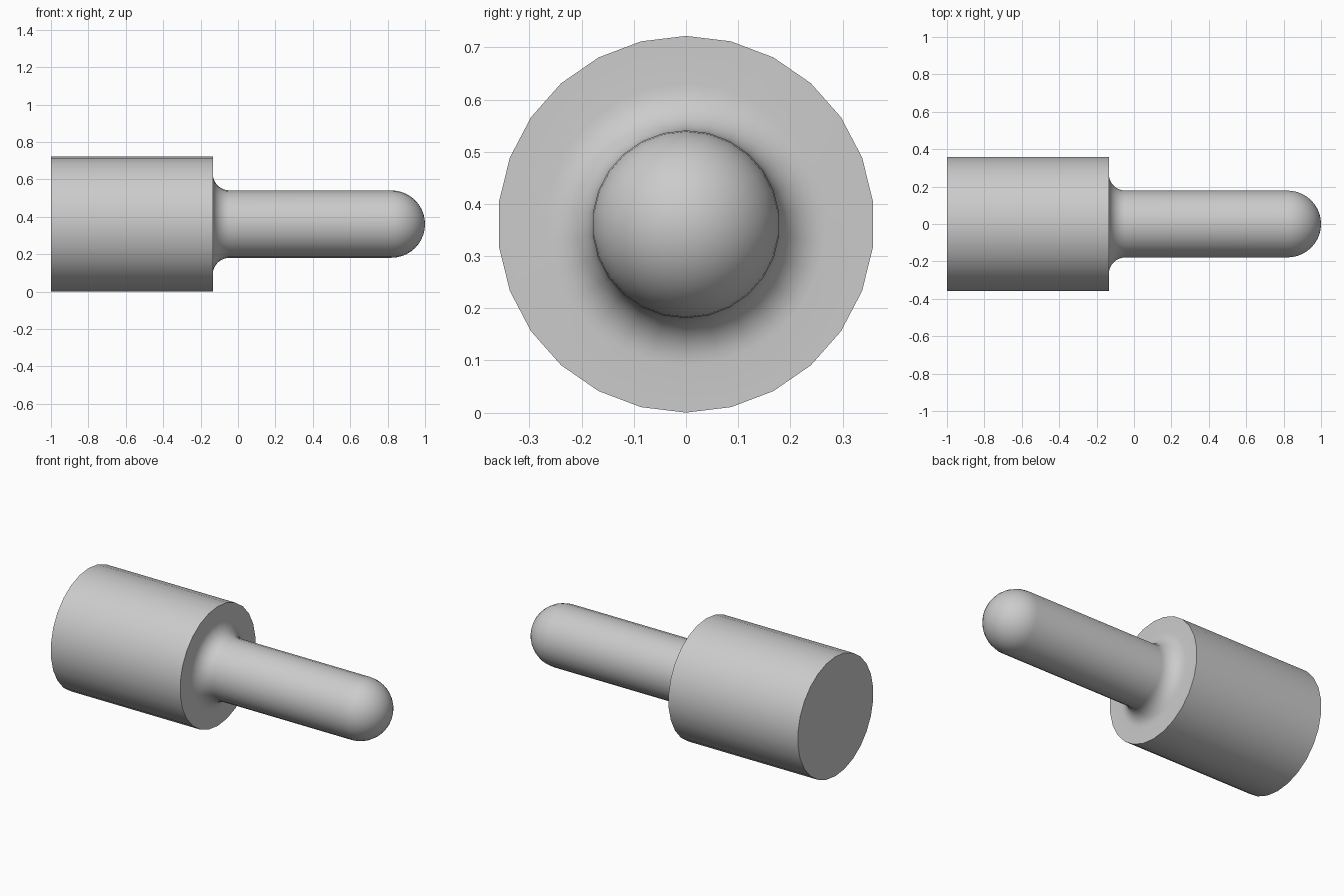
import bpy, bmesh
from math import sin, cos, pi, radians
from mathutils import Matrix

old = bpy.data.objects.get("Cube")
if old:
    bpy.data.objects.remove(old, do_unlink=True)

SIDES = 26
BODY_R, PIN_R, FILLET = 0.361, 0.18, 0.09
BACK, STEP, TIP = -1.0, -0.135, 1.0

grey = bpy.data.materials.new("plain grey")
grey.use_nodes = True
colour = (0.6, 0.6, 0.6, 1)
grey.diffuse_color = colour
grey.node_tree.nodes["Principled BSDF"].inputs["Base Color"].default_value = colour


def arc(cx, cr, radius, start, end, steps):
    """Points (x, radius) along a circular arc, angles in degrees."""
    angles = [radians(start + (end - start) * i / steps) for i in range(steps + 1)]
    return [(cx + radius * cos(a), cr + radius * sin(a)) for a in angles]


# Half profile: wide body, concave fillet, slim pin, round tip
profile = [(BACK, BODY_R), (STEP, BODY_R)]
profile += arc(STEP + FILLET, PIN_R + FILLET, FILLET, 180, 270, 8)
profile += arc(TIP - PIN_R, 0, PIN_R, 90, 0, 10)[:-1]

# Revolve the profile about the x axis
bm = bmesh.new()
rings = []
for x, r in profile:
    rings.append([bm.verts.new((x, r * sin(2 * pi * i / SIDES), r * cos(2 * pi * i / SIDES)))
                  for i in range(SIDES)])
tip = bm.verts.new((TIP, 0, 0))
for a, b in zip(rings, rings[1:]):
    for i in range(SIDES):
        j = (i + 1) % SIDES
        bm.faces.new((a[i], a[j], b[j], b[i]))
for i in range(SIDES):
    bm.faces.new((rings[-1][i], rings[-1][(i + 1) % SIDES], tip))
bm.faces.new(rings[0])
bmesh.ops.recalc_face_normals(bm, faces=bm.faces)
bmesh.ops.transform(bm, matrix=Matrix.Translation((0, 0, BODY_R)), verts=bm.verts)

mesh = bpy.data.meshes.new("stepped_pin")
bm.to_mesh(mesh)
bm.free()
mesh.materials.append(grey)
pin = bpy.data.objects.new("stepped_pin", mesh)
bpy.context.collection.objects.link(pin)

# Smooth sides with crisp body rims
bpy.ops.object.select_all(action="DESELECT")
pin.select_set(True)
bpy.context.view_layer.objects.active = pin
bpy.ops.object.shade_smooth_by_angle(angle=radians(40))
